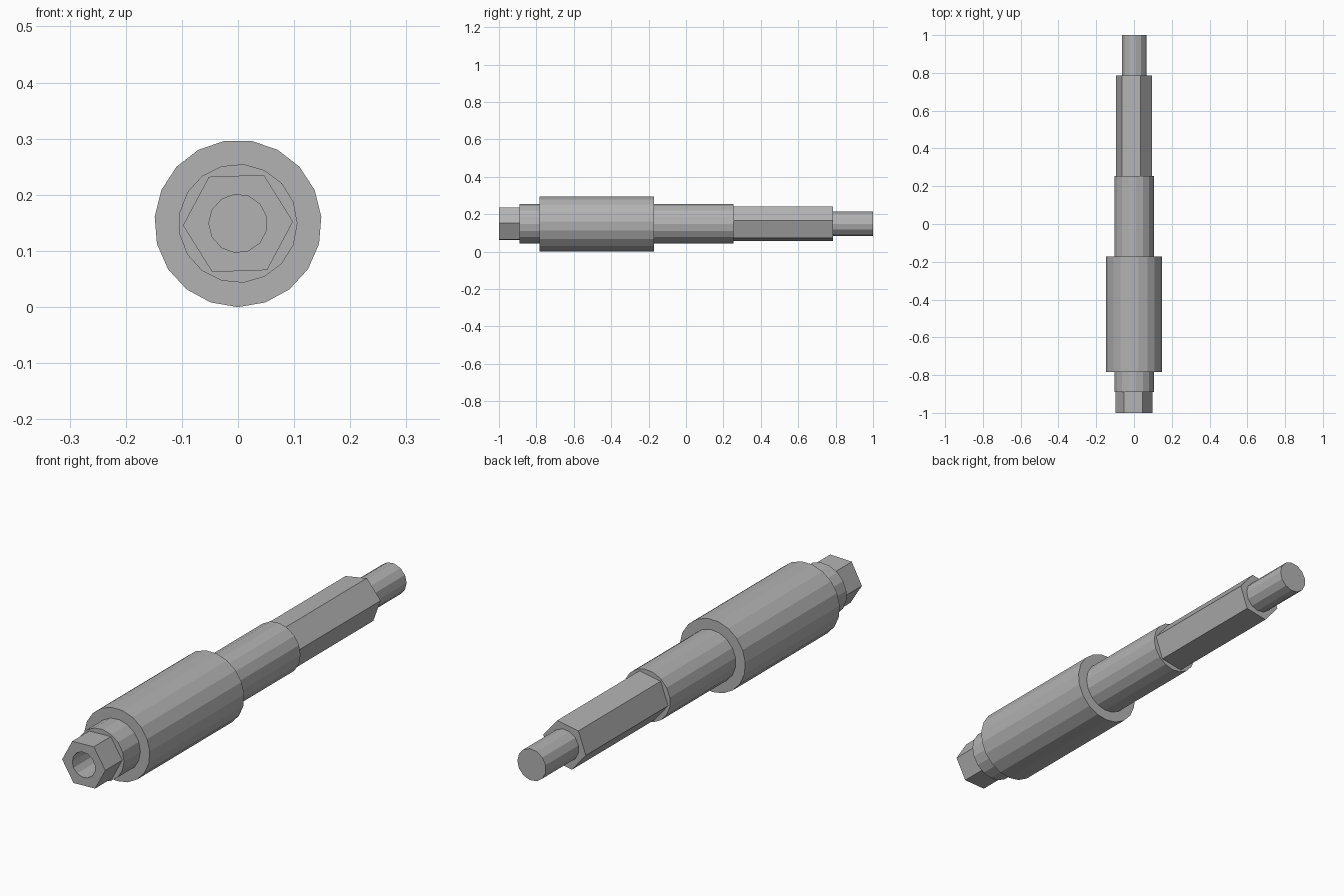
import bpy, bmesh, math

cube = bpy.data.objects.get("Cube")
if cube:
    bpy.data.objects.remove(cube, do_unlink=True)

AXIS_Z = 0.149

steel = bpy.data.materials.new("grey_steel")
steel.use_nodes = True
colour = (0.45, 0.45, 0.45, 1)
steel.diffuse_color = colour
steel.node_tree.nodes["Principled BSDF"].inputs["Base Color"].default_value = colour


def prism(name, sides, radius, y0, y1, turn):
    """Regular prism along y; turn is the angle of its first corner from +x."""
    bm = bmesh.new()
    ring = []
    for i in range(sides):
        a = math.radians(turn) + math.tau * i / sides
        ring.append(bm.verts.new((radius * math.cos(a), y0, AXIS_Z + radius * math.sin(a))))
    face = bm.faces.new(ring)
    ext = bmesh.ops.extrude_face_region(bm, geom=[face], use_keep_orig=True)
    moved = [v for v in ext["geom"] if isinstance(v, bmesh.types.BMVert)]
    bmesh.ops.translate(bm, verts=moved, vec=(0, y1 - y0, 0))
    bmesh.ops.recalc_face_normals(bm, faces=bm.faces)
    mesh = bpy.data.meshes.new(name)
    bm.to_mesh(mesh)
    bm.free()
    mesh.materials.append(steel)
    obj = bpy.data.objects.new(name, mesh)
    bpy.context.collection.objects.link(obj)
    return obj


# Stepped shaft, front to back
front_hex = prism("front_hex", 6, 0.098, -1, -0.89, 2)
shaft = prism("shaft", 17, 0.106, -0.89, 0.254, 0)
prism("sleeve", 19, 0.149, -0.784, -0.172, -90)
prism("rear_hex", 6, 0.098, 0.254, 0.787, 10)
prism("rear_pin", 13, 0.065, 0.787, 1, 0)

# Blind socket bored into the front end
cutter = prism("socket_cutter", 13, 0.052, -1.02, -0.8, 180)
cutter.hide_render = True
for part in (front_hex, shaft):
    bore = part.modifiers.new("socket", "BOOLEAN")
    bore.operation = "DIFFERENCE"
    bore.solver = "EXACT"
    bore.object = cutter
    bpy.context.view_layer.objects.active = part
    bpy.ops.object.modifier_apply(modifier=bore.name)
bpy.data.objects.remove(cutter, do_unlink=True)
